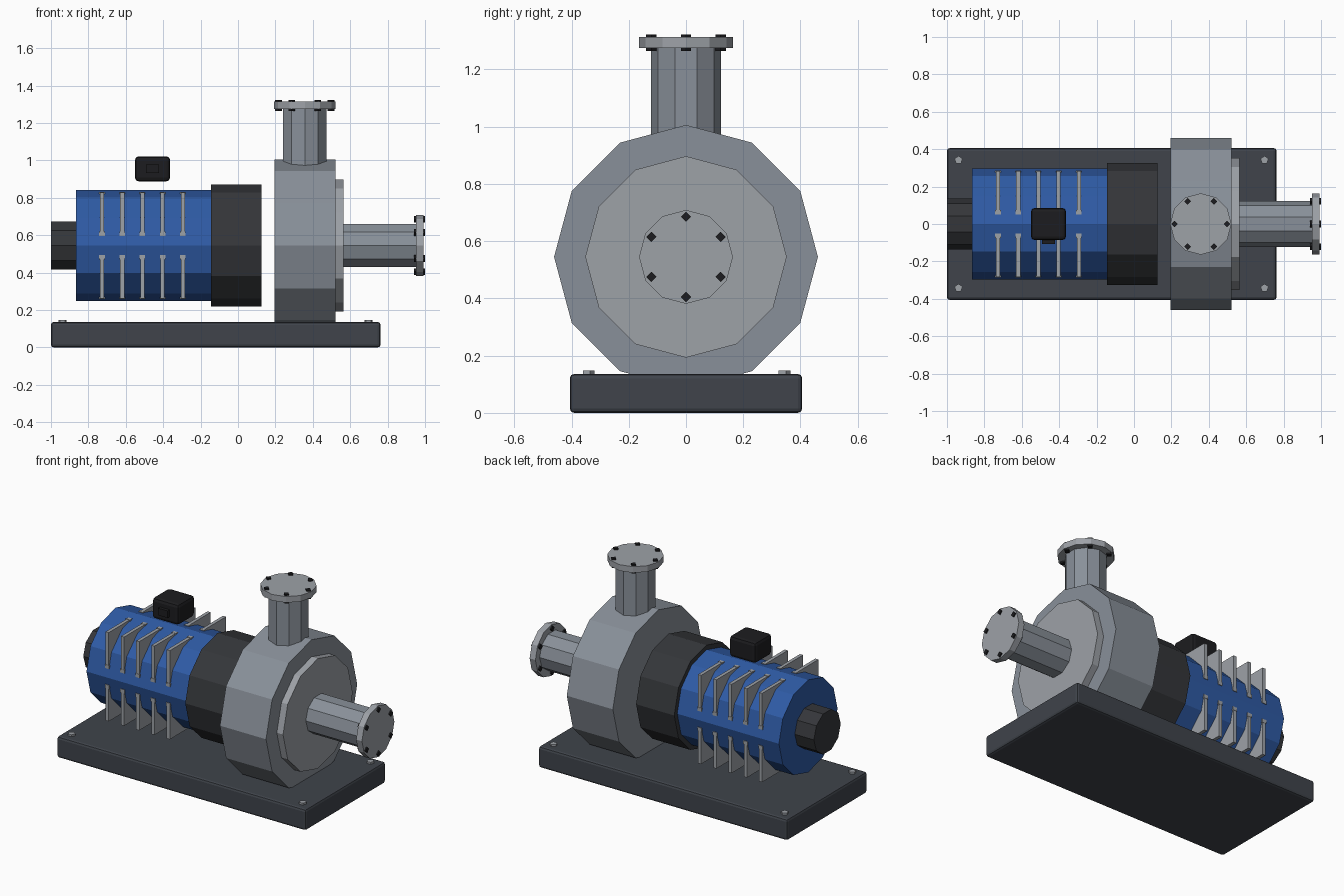
import bpy
from math import pi, sin, cos

if "Cube" in bpy.data.objects:
    bpy.data.objects.remove(bpy.data.objects["Cube"])

AXIS_Z = 0.545      # height of the shaft line
OUT_X = 0.357       # x of the discharge pipe


def mat(name, rgb):
    m = bpy.data.materials.new(name)
    m.diffuse_color = (*rgb, 1)
    m.use_nodes = True
    m.node_tree.nodes["Principled BSDF"].inputs["Base Color"].default_value = m.diffuse_color
    return m


BLUE = mat("blue_paint", (0.028, 0.105, 0.38))
BASE = mat("base_dark", (0.05, 0.057, 0.07))
DARK = mat("dark_grey", (0.035, 0.037, 0.042))
BLACK = mat("black", (0.012, 0.012, 0.014))
CAST = mat("cast_grey", (0.25, 0.28, 0.32))
STEEL = mat("steel", (0.34, 0.36, 0.39))


def finish(name, material):
    ob = bpy.context.object
    ob.name = name
    ob.data.materials.append(material)
    return ob


def cyl(name, sides, r, start, end, material, axis="X", a=0.0, b=AXIS_Z):
    """Cylinder along X at (y=a, z=b), or along Z at (x=a, y=b)."""
    mid = (start + end) / 2
    loc = (mid, a, b) if axis == "X" else (a, b, mid)
    rot = (0, pi / 2, 0) if axis == "X" else (0, 0, 0)
    bpy.ops.mesh.primitive_cylinder_add(vertices=sides, radius=r, depth=end - start,
                                        location=loc, rotation=rot)
    return finish(name, material)


def box(name, x, y, z, material, bevel=0.0):
    lo, hi = zip(x, y, z)
    bpy.ops.mesh.primitive_cube_add(size=1, location=[(p + q) / 2 for p, q in zip(lo, hi)])
    ob = bpy.context.object
    ob.scale = [q - p for p, q in zip(lo, hi)]
    bpy.ops.object.transform_apply(location=False, rotation=False, scale=True)
    if bevel:
        mod = ob.modifiers.new("Bevel", "BEVEL")
        mod.width = bevel
        mod.segments = 2
    return finish(name, material)


# Base plate and its anchor bolts
box("base_plate", (-1, 0.762), (-0.406, 0.406), (0, 0.136), BASE, 0.015)
for x in (-0.938, 0.698):
    for y in (-0.342, 0.342):
        cyl("anchor_bolt", 5, 0.0225, 0.12, 0.148, STEEL, "Z", x, y)

# Motor, rear cap and coupling guard
cyl("rear_cap", 10, 0.136, -1, -0.86, DARK)
cyl("motor_body", 12, 0.296, -0.865, -0.145, BLUE)
cyl("coupling_guard", 12, 0.326, -0.145, 0.125, DARK)

# Cooling fins: square plates on the four diagonals, with small end tabs
for i in range(5):
    x = -0.727 + 0.108 * i
    for sy in (-1, 1):
        for sz in (-1, 1):
            def span(a, b, s, c=0.0):
                return sorted((c + s * a, c + s * b))
            xs = (x - 0.011, x + 0.011)
            xt = (x - 0.015, x + 0.015)
            box("cooling_fin", xs, span(0.053, 0.284, sy), span(0.053, 0.284, sz, AXIS_Z), STEEL)
            box("fin_side_tab", xt, span(0.25, 0.286, sy), span(0.052, 0.075, sz, AXIS_Z), STEEL)
            box("fin_top_tab", xt, span(0.052, 0.075, sy), span(0.25, 0.286, sz, AXIS_Z), STEEL)

# Terminal box with cable entry
box("terminal_box", (-0.551, -0.363), (-0.086, 0.086), (0.888, 1.022), BLACK, 0.02)
box("cable_entry", (-0.492, -0.423), (-0.107, -0.07), (0.933, 0.978), BLACK)

# Pump casing and front cover
cyl("pump_casing", 12, 0.461, 0.195, 0.521, CAST)
cyl("front_cover", 12, 0.352, 0.5, 0.565, STEEL)

# Suction and discharge pipes with flanges
cyl("suction_pipe", 10, 0.122, 0.55, 0.96, CAST)
cyl("suction_flange", 12, 0.164, 0.951, 0.992, STEEL)
cyl("discharge_pipe", 10, 0.122, 0.9, 1.285, CAST, "Z", OUT_X, 0)
cyl("discharge_flange", 12, 0.164, 1.275, 1.314, STEEL, "Z", OUT_X, 0)

# Flange bolts
for i in range(6):
    u, v = 0.14 * cos(i * pi / 3), 0.14 * sin(i * pi / 3)
    cyl("suction_bolt", 4, 0.018, 0.942, 1.0, BLACK, "X", v, AXIS_Z + u)
    cyl("discharge_bolt", 4, 0.018, 1.265, 1.323, BLACK, "Z", OUT_X + u, v)
